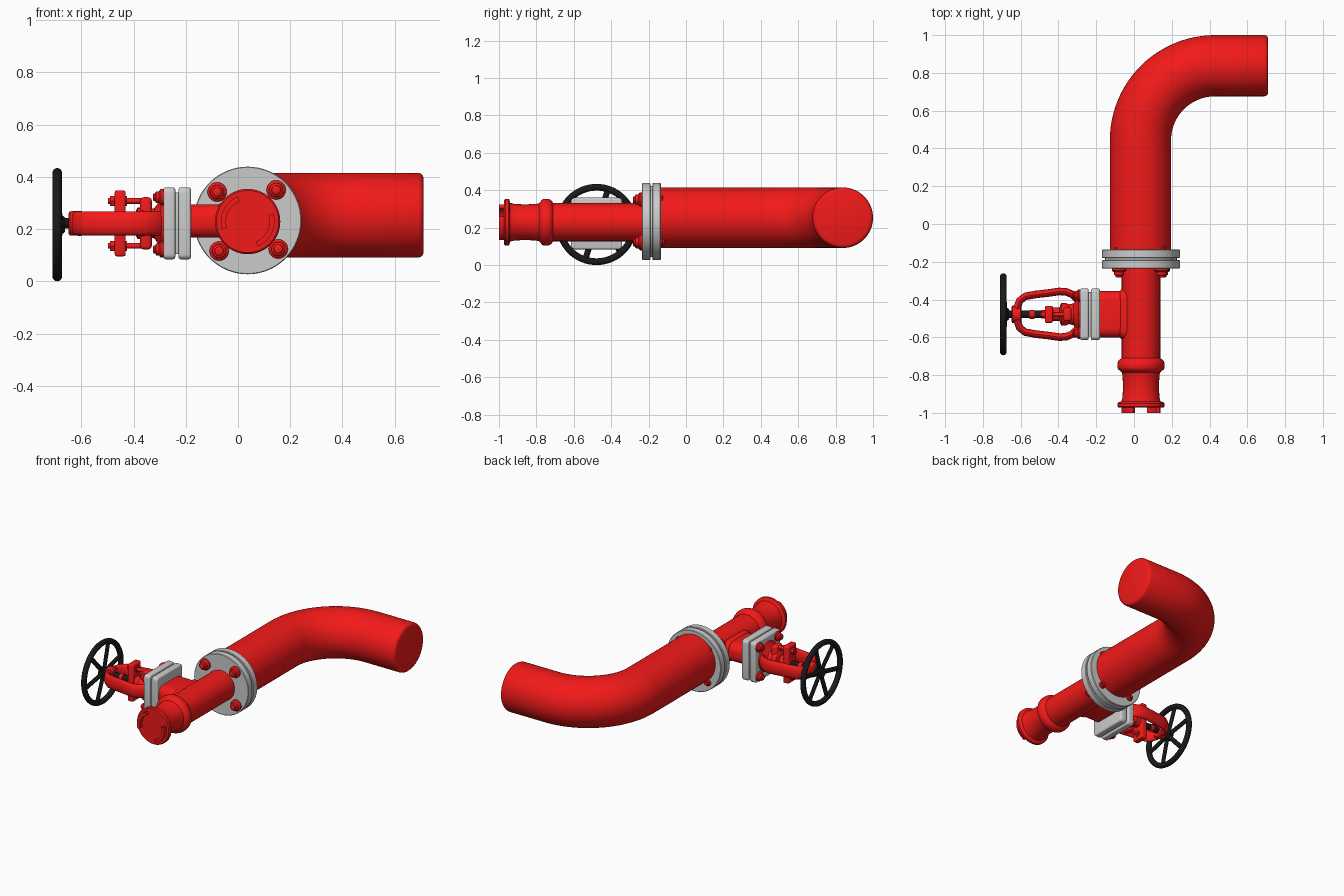
import bpy, bmesh
from math import sin, cos, pi, radians
from mathutils import Vector, Matrix

if "Cube" in bpy.data.objects:
    bpy.data.objects.remove(bpy.data.objects["Cube"])

def material(name, c):
    m = bpy.data.materials.new(name)
    m.diffuse_color = (*c, 1)
    m.use_nodes = True
    m.node_tree.nodes["Principled BSDF"].inputs["Base Color"].default_value = m.diffuse_color
    return m

RED = material("red_paint", (0.9, 0.01, 0.01))
BLACK = material("black_paint", (0.01, 0.01, 0.01))
X, Y, Z = Vector((1, 0, 0)), Vector((0, 1, 0)), Vector((0, 0, 1))

def finish(name, bm, mat, smooth=True):
    bmesh.ops.recalc_face_normals(bm, faces=bm.faces)
    me = bpy.data.meshes.new(name)
    bm.to_mesh(me)
    bm.free()
    ob = bpy.data.objects.new(name, me)
    bpy.context.collection.objects.link(ob)
    if mat:
        me.materials.append(mat)
    if smooth:
        bpy.ops.object.select_all(action='DESELECT')
        ob.select_set(True)
        bpy.context.view_layer.objects.active = ob
        bpy.ops.object.shade_smooth_by_angle(angle=radians(35))
    return ob

def skin(name, rings, mat, closed=False):
    """Join rings of points into a tube, capping the ends unless closed."""
    bm = bmesh.new()
    vs = [[bm.verts.new(p) for p in r] for r in rings]
    n = len(vs[0])
    for a, b in zip(vs, vs[1:] + (vs[:1] if closed else [])):
        for i in range(n):
            bm.faces.new((a[i], a[(i+1) % n], b[(i+1) % n], b[i]))
    if not closed:
        bm.faces.new(vs[0])
        bm.faces.new(vs[-1])
    return finish(name, bm, mat)

def ring(c, u, v, ru, rv, n, turn=0.0):
    return [Vector(c) + u*ru*cos(2*pi*i/n + turn) + v*rv*sin(2*pi*i/n + turn) for i in range(n)]

def lathe(name, profile, c, axis, mat, n=48, sy=1.0):
    """Profile is (position along axis, radius); c is the centre of the axis."""
    u, v = (Y, Z) if axis == X else (X, Z)
    c = Vector(c)
    c -= axis * c.dot(axis)
    return skin(name, [ring(c + axis*t, u, v, r*sy, r, n) for t, r in profile], mat)

def box(name, x, y, z, mat, bevel=0.01, corner=0.0):
    bm = bmesh.new()
    c = Vector((sum(x)/2, sum(y)/2, sum(z)/2))
    s = (x[1]-x[0], y[1]-y[0], z[1]-z[0])
    bmesh.ops.create_cube(bm, size=1, matrix=Matrix.Translation(c) @ Matrix.Diagonal((*s, 1)))
    if corner:
        es = [e for e in bm.edges if abs((e.verts[0].co - e.verts[1].co).x) > 1e-5]
        bmesh.ops.bevel(bm, geom=es, offset=corner, segments=5, profile=0.5, affect='EDGES')
    es = [e for e in bm.edges if e.calc_face_angle() > 0.6]
    bmesh.ops.bevel(bm, geom=es, offset=bevel, segments=3, profile=0.5, affect='EDGES')
    return finish(name, bm, mat)

def bolt(name, c, d, axis, s=1.0):
    """Hex-free rounded nut with a washer and a stud, pointing along d."""
    t0 = Vector(c).dot(axis)
    prof = [(0, .037), (.014, .037), (.020, .031), (.022, .027), (.036, .026), (.040, .018), (.047, .017), (.05, .012)]
    lathe(name, [(t0 + d*s*t, s*r) for t, r in prof], c, axis, RED, 20)

# big outlet pipe with a 90 degree bend
px, pz, pr, br = 0.034, 0.253, 0.162, 0.395
rings = [ring((px, -0.15, pz), X, Z, pr, pr, 56)]
for i in range(25):
    a = pi/2*i/24
    c = Vector((px + br - br*cos(a), 0.443 + br*sin(a), pz))
    rings.append(ring(c, X*cos(a) - Y*sin(a), Z, pr, pr, 56))
for x, r in ((.69, pr), (.70, pr-.003), (.707, pr-.009), (.71, pr-.018)):
    rings.append(ring((x, 0.443 + br, pz), -Y, Z, r, r, 56))
skin("outlet_pipe", rings, RED)

# pair of round flanges and their gasket
fc = (0.037, 0, 0.233)
for nm, a, b in (("front", -.235, -.19), ("rear", -.18, -.135)):
    lathe("round_flange_" + nm, [(a, .203), (a+.003, .206), (b-.003, .206), (b, .203)], fc, Y, None, 64)
lathe("round_gasket", [(-.195, .19), (-.175, .19)], fc, Y, None)
for i in range(4):
    a = radians(47 + 90*i)
    p = (fc[0] + .16*cos(a), 0, fc[2] + .16*sin(a))
    bolt(f"flange_bolt_front_{i}", (p[0], -.233, p[2]), -1, Y)
    bolt(f"flange_bolt_rear_{i}", (p[0], -.137, p[2]), 1, Y, .6)

# small inlet pipe, collar, coupling neck and end disc
lathe("inlet_pipe", [(-.225, .102), (-.71, .102), (-.718, .114), (-.728, .122), (-.74, .125), (-.757, .125),
      (-.768, .122), (-.775, .114), (-.785, .102), (-.80, .098), (-.86, .095), (-.92, .098), (-.94, .104),
      (-.945, .121), (-.95, .125), (-.965, .125), (-.972, .119)], (fc[0], 0, .229), Y, RED, 56)

# two curved coupling lugs
for k in range(2):
    rings = []
    for i in range(13):
        a = radians(112 + 180*k + 85*i/12)
        d = X*cos(a) + Z*sin(a)
        o = Vector((fc[0], 0, .229))
        rings.append([o + d*r + Y*y for r, y in ((.083, -.965), (.083, -1), (.103, -1), (.103, -.965))])
    skin(f"coupling_lug_{k}", rings, RED)

# flat branch body to the valve, flared where it joins the pipe
vy, vz = -0.478, 0.222
box("branch_body", (-.20, .03), (vy-.123, vy+.123), (vz-.055, vz+.073), RED, .012, .05)
box("branch_flare", (-.075, .03), (vy-.132, vy+.132), (vz-.06, vz+.078), RED, .012, .05)

# pair of square valve flanges
for nm, a, b in (("inner", -.228, -.18), ("outer", -.286, -.24)):
    box("square_flange_" + nm, (a, b), (vy-.137, vy+.137), (vz-.138, vz+.138), None, .01, .02)
box("square_gasket", (-.25, -.22), (vy-.118, vy+.118), (vz-.118, vz+.118), None, .004)
for i, (sy, sz) in enumerate(((1, 1), (1, -1), (-1, 1), (-1, -1))):
    bolt(f"valve_bolt_{i}", (-.283, vy + sy*.1, vz + sz*.1), -1, X, .85)

# bonnet neck and stuffing box
lathe("bonnet_neck", [(-.275, .105), (-.295, .10), (-.305, .08), (-.32, .058), (-.345, .052),
      (-.36, .06), (-.385, .06), (-.39, .05), (-.395, .03)], (0, vy, vz), X, RED)
box("bonnet_lug_bar", (-.375, -.33), (vy-.036, vy+.036), (vz-.1, vz+.1), RED, .014)

# gland bar with two studs
box("gland_bar", (-.472, -.43), (vy-.045, vy+.045), (vz-.126, vz+.126), RED, .008)
for k, s in (("top", 1), ("bottom", -1)):
    lathe("gland_stud_" + k, [(-.498, .011), (-.34, .011)], (0, vy, vz + s*.086), X, RED, 16)
    lathe("gland_nut_" + k, [(-.49, .022), (-.425, .022)], (0, vy, vz + s*.086), X, RED, 6)
lathe("gland_sleeve", [(-.455, .034), (-.44, .036), (-.38, .036)], (0, vy, vz), X, RED, 24)

# yoke: two mirrored bowed arms with an oval section
pts = [(-.29, .07), (-.325, .105), (-.36, .119), (-.395, .121), (-.45, .113), (-.52, .105), (-.575, .095), (-.605, .072), (-.62, .03)]
for k, s in (("back", 1), ("front", -1)):
    rings = []
    for i, (x, y) in enumerate(pts):
        p, q = Vector(pts[max(i-1, 0)]), Vector(pts[min(i+1, len(pts)-1)])
        t = (q - p).normalized()
        rings.append(ring((x, vy + s*y, vz), Vector((-t.y, s*t.x, 0)), Z, .02, .046, 20))
    skin("yoke_arm_" + k, rings, RED)
lathe("yoke_hub", [(-.648, .040), (-.644, .046), (-.602, .048), (-.595, .042)], (0, vy, vz), X, RED, 32)

# stem with its nut
lathe("stem", [(-.70, .02), (-.36, .02)], (0, vy, vz), X, BLACK, 20)
lathe("stem_nut", [(-.552, .024), (-.528, .024)], (0, vy, vz), X, RED, 16)

# hand wheel: rim, hub and spokes
wz, R, rt = 0.217, 0.199, 0.018
rings = []
for i in range(64):
    a = 2*pi*i/64
    d = Y*cos(a) + Z*sin(a)
    rings.append(ring(Vector((-.692, vy, wz)) + d*R, d, X, rt, rt, 14))
skin("wheel_rim", rings, BLACK, True)
lathe("wheel_hub", [(-.705, .028), (-.70, .034), (-.67, .034), (-.662, .026)], (0, vy, wz), X, BLACK, 24)
for i in range(6):
    a = radians(72 + 60*i)
    d, v = Y*cos(a) + Z*sin(a), Y*-sin(a) + Z*cos(a)
    skin(f"wheel_spoke_{i}", [ring(Vector((-.682 - .008*t, vy, wz)) + d*R*t, v, X, .016, .011, 12) for t in (.05, 1)], BLACK)
